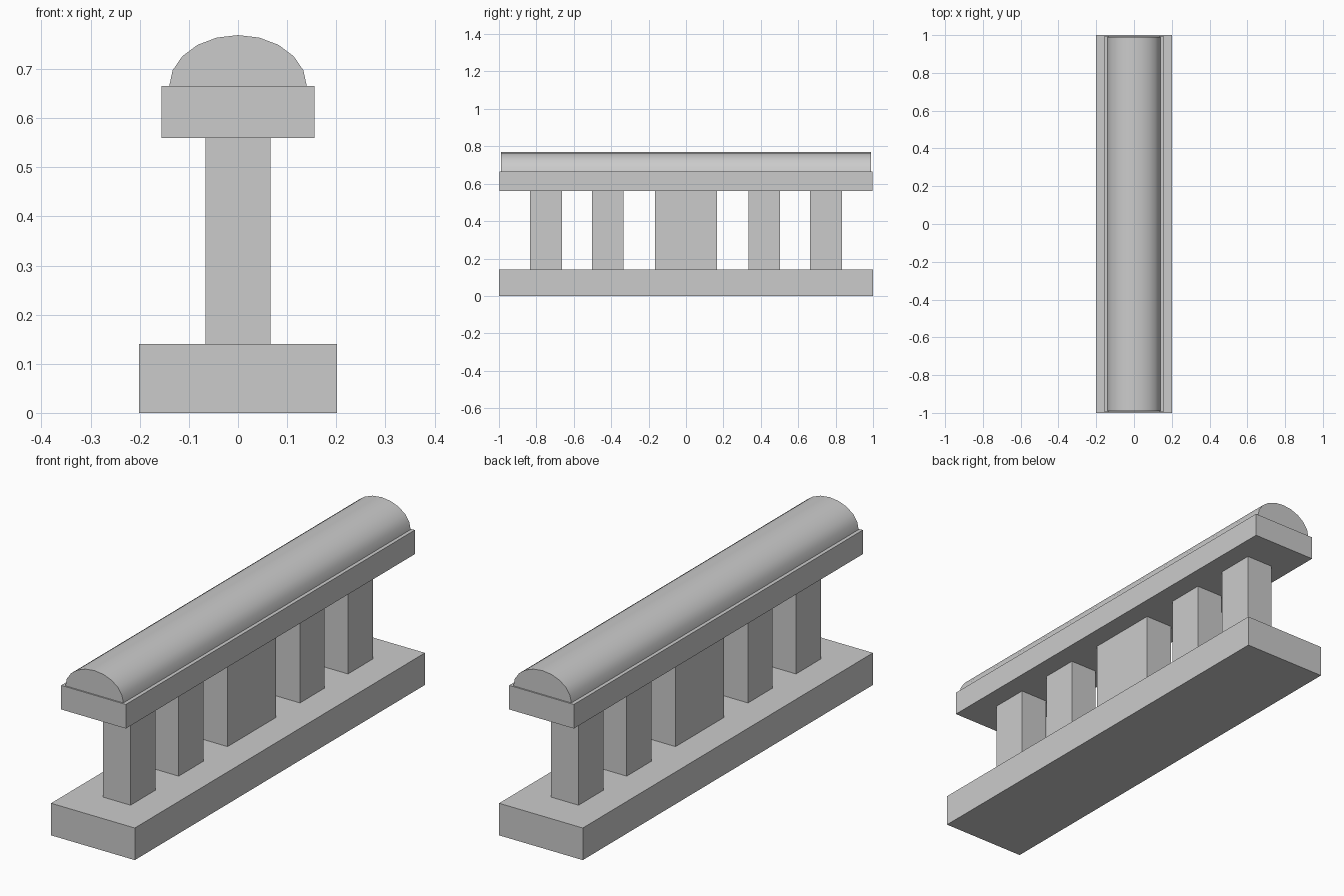
import bpy, bmesh, math

if "Cube" in bpy.data.objects:
    bpy.data.objects.remove(bpy.data.objects["Cube"])


def make_object(name, bm):
    bmesh.ops.recalc_face_normals(bm, faces=bm.faces[:])
    mesh = bpy.data.meshes.new(name)
    bm.to_mesh(mesh)
    bm.free()
    obj = bpy.data.objects.new(name, mesh)
    bpy.context.collection.objects.link(obj)
    return obj


def box(name, half_x, y0, y1, z0, z1):
    bm = bmesh.new()
    bmesh.ops.create_cube(bm, size=1)
    for v in bm.verts:
        v.co.x *= 2 * half_x
        v.co.y = y0 if v.co.y < 0 else y1
        v.co.z = z0 if v.co.z < 0 else z1
    return make_object(name, bm)


# Base plinth and the flat rail on top of the posts
box("base", 0.202, -1, 1, 0, 0.14)
box("rail", 0.156, -0.996, 0.996, 0.56, 0.665)

# Posts: wide one in the middle, two narrow ones on each side
box("center_post", 0.066, -0.166, 0.166, 0.14, 0.56)
for side in (-1, 1):
    for i, (near, far) in enumerate([(0.333, 0.503), (0.664, 0.835)]):
        y0, y1 = sorted((side * near, side * far))
        label = "front" if side < 0 else "back"
        box(f"{label}_post_{i + 1}", 0.066, y0, y1, 0.14, 0.56)

# Rounded handrail: half-ellipse profile extruded along y
bm = bmesh.new()
ring = [bm.verts.new((0.14 * math.cos(math.radians(18 * k)), -0.99,
                      0.665 + 0.104 * math.sin(math.radians(18 * k))))
        for k in range(11)]
face = bm.faces.new(ring)
result = bmesh.ops.extrude_face_region(bm, geom=[face], use_keep_orig=True)
for v in result["geom"]:
    if isinstance(v, bmesh.types.BMVert):
        v.co.y = 0.99
handrail = make_object("handrail", bm)
bpy.context.view_layer.objects.active = handrail
handrail.select_set(True)
bpy.ops.object.shade_smooth_by_angle(angle=math.radians(40))
